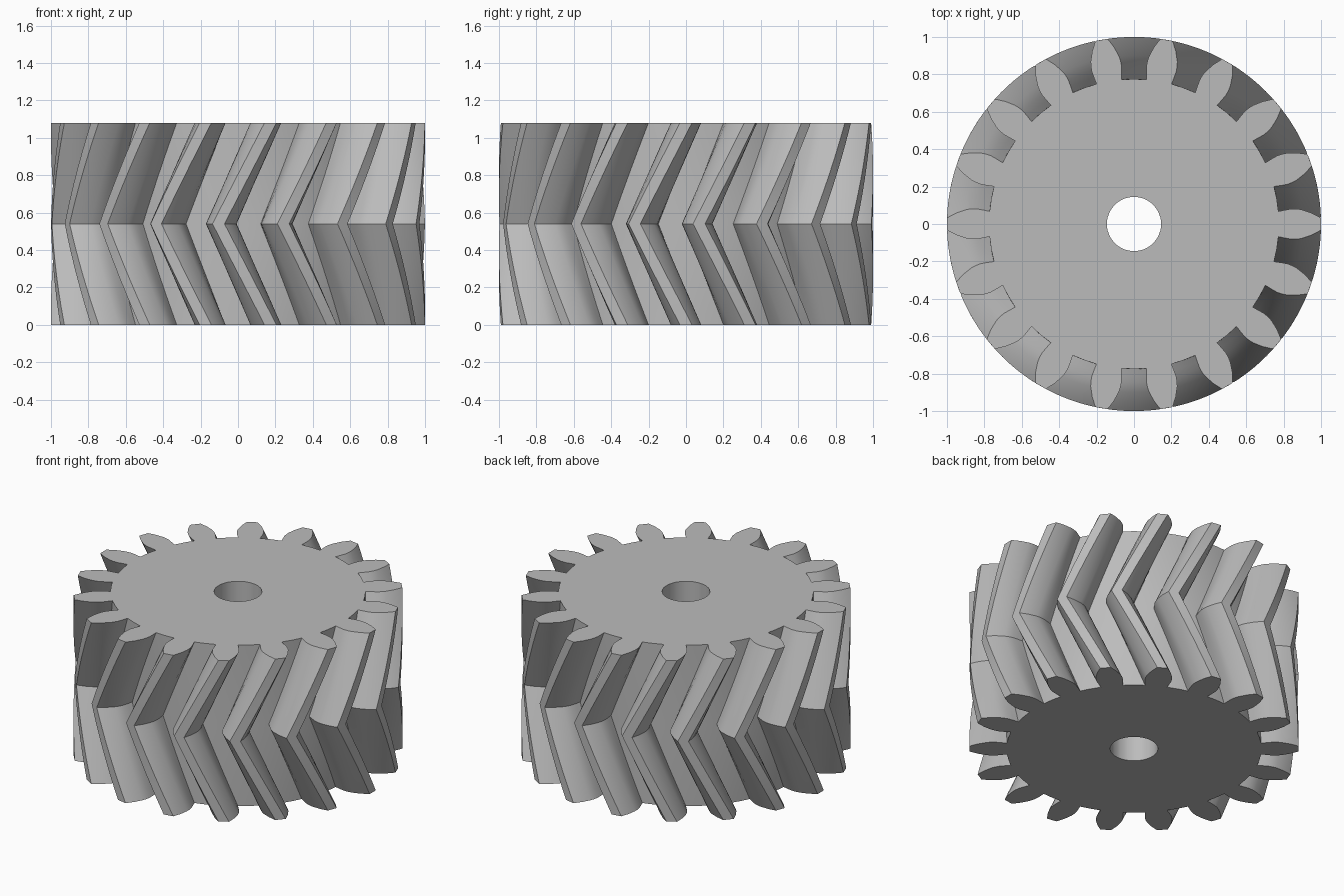
import bpy
import bmesh
from math import radians, sin, cos

cube = bpy.data.objects.get("Cube")
if cube:
    bpy.data.objects.remove(cube, do_unlink=True)

TEETH, HEIGHT, BORE = 18, 1.08, 0.145
TWIST = radians(16)      # turn from the middle plane to either end
SLICES = 20              # even, so that one ring lies on the middle plane
# tooth flank: radius and half angle in degrees, from root to tip
FLANK = [(0.775, 5.0), (0.81, 5.3), (0.846, 5.5), (0.875, 5.3),
         (0.9, 4.9), (0.95, 3.6), (0.985, 2.4), (1.0, 1.85)]

# grey metal
metal = bpy.data.materials.new("grey metal")
metal.use_nodes = True
grey = (0.5, 0.5, 0.5, 1)
metal.diffuse_color = grey
metal.node_tree.nodes["Principled BSDF"].inputs["Base Color"].default_value = grey

# outline of one tooth followed by the middle of the root gap
pitch = radians(360 / TEETH)
tooth = [(r, -radians(a)) for r, a in FLANK]
tooth += [(r, radians(a)) for r, a in reversed(FLANK)]
step = len(tooth) + 1
outline = []
for t in range(TEETH):
    outline += [(r, a + t * pitch) for r, a in tooth]
    outline.append((FLANK[0][0], (t + 0.5) * pitch))
count = len(outline)

bm = bmesh.new()


def ring(points, z, turn=0):
    return [bm.verts.new((r * cos(a + turn), r * sin(a + turn), z)) for r, a in points]


def bridge(a, b):
    for i in range(len(a)):
        j = (i + 1) % len(a)
        bm.faces.new((a[i], a[j], b[j], b[i]))


# herringbone teeth: the twist runs back and forth about the middle plane
rings = []
for s in range(SLICES + 1):
    f = s / SLICES
    rings.append(ring(outline, f * HEIGHT, (abs(2 * f - 1) - 1) * TWIST))
for low, high in zip(rings, rings[1:]):
    bridge(low, high)

# flat ends: tooth faces and a disc around the bore
root_ids = [i for i in range(count) if i % step in (0, step - 2, step - 1)]
bores = []
for edge, z in ((rings[0], 0), (rings[-1], HEIGHT)):
    turn = 0
    hole = ring([(BORE, outline[i][1]) for i in root_ids], z, turn)
    bridge([edge[i] for i in root_ids], hole)
    for t in range(TEETH):
        bm.faces.new(edge[t * step:t * step + step - 1])
    bores.append(hole)

# shaft bore wall
bridge(*bores)

bmesh.ops.recalc_face_normals(bm, faces=bm.faces)
mesh = bpy.data.meshes.new("herringbone_gear")
bm.to_mesh(mesh)
bm.free()
mesh.materials.append(metal)
gear = bpy.data.objects.new("herringbone_gear", mesh)
bpy.context.collection.objects.link(gear)

bpy.ops.object.select_all(action="DESELECT")
gear.select_set(True)
bpy.context.view_layer.objects.active = gear
bpy.ops.object.shade_smooth_by_angle(angle=radians(25))
